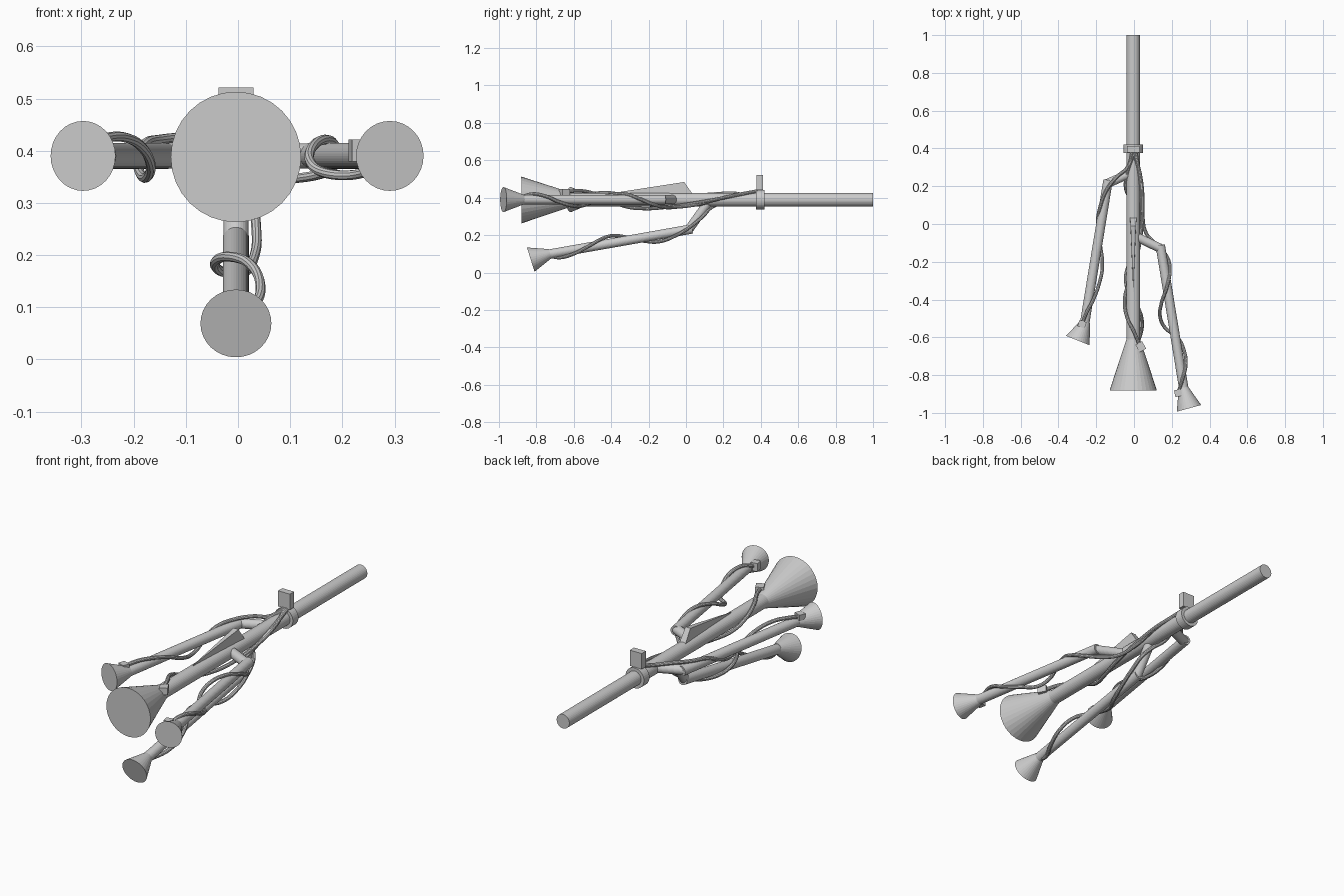
import bpy, bmesh, math
from mathutils import Vector, Matrix

if "Cube" in bpy.data.objects:
    bpy.data.objects.remove(bpy.data.objects["Cube"])

grey = bpy.data.materials.new("plain grey")
grey.diffuse_color = (0.6, 0.6, 0.6, 1)
grey.use_nodes = True
grey.node_tree.nodes["Principled BSDF"].inputs["Base Color"].default_value = grey.diffuse_color


def add_mesh(name, bm):
    me = bpy.data.meshes.new(name)
    bm.to_mesh(me)
    bm.free()
    me.materials.append(grey)
    ob = bpy.data.objects.new(name, me)
    bpy.context.collection.objects.link(ob)
    return ob


def tube(name, a, b, r1, r2=None, sides=32):
    """Capped cylinder or cone from a to b."""
    a, b = Vector(a), Vector(b)
    bm = bmesh.new()
    rot = (b - a).to_track_quat('Z', 'Y').to_matrix().to_4x4()
    bmesh.ops.create_cone(bm, cap_ends=True, segments=sides, radius1=r1,
                          radius2=r1 if r2 is None else r2, depth=(b - a).length,
                          matrix=Matrix.Translation((a + b) / 2) @ rot)
    return add_mesh(name, bm)


def box(name, centre, size, turn=0):
    bm = bmesh.new()
    bmesh.ops.create_cube(bm, size=1, matrix=Matrix.Translation(centre)
                          @ Matrix.Rotation(turn, 4, 'Z')
                          @ Matrix.Diagonal((*size, 1)))
    return add_mesh(name, bm)


def cable(name, points, radius=0.0095):
    """Smooth round cable through the points."""
    cu = bpy.data.curves.new(name, 'CURVE')
    cu.dimensions = '3D'
    cu.bevel_depth = radius
    cu.bevel_resolution = 3
    cu.resolution_u = 8
    cu.use_fill_caps = True
    sp = cu.splines.new('BEZIER')
    sp.bezier_points.add(len(points) - 1)
    for bp, p in zip(sp.bezier_points, points):
        bp.co = p
        bp.handle_left_type = bp.handle_right_type = 'AUTO'
    cu.materials.append(grey)
    ob = bpy.data.objects.new(name, cu)
    bpy.context.collection.objects.link(ob)
    bpy.ops.object.select_all(action='DESELECT')
    ob.select_set(True)
    bpy.context.view_layer.objects.active = ob
    bpy.ops.object.convert(target='MESH')
    bpy.ops.object.shade_smooth_by_angle()


CX, CZ = -0.004, 0.39

# Main shaft with its large flared end
tube("main_shaft", (CX, 1, CZ), (CX, -0.63, CZ), 0.036)
tube("main_flare", (CX, -0.61, CZ), (CX, -0.88, CZ - 0.002), 0.036, 0.125)

# Clamp collar and the block on top of it
tube("collar", (CX, 0.42, CZ), (CX, 0.375, CZ), 0.052)
box("collar_block", (CX, 0.395, 0.481), (0.067, 0.034, 0.08))

# Branches: stub, arm and flared end
branches = {
    "left": [(CX, 0.275, CZ), (-0.14, 0.215, CZ), (-0.262, -0.53, CZ),
             (-0.297, -0.617, CZ), 0.067],
    "right": [(CX, -0.06, CZ), (0.142, -0.13, CZ), (0.265, -0.88, CZ),
              (0.291, -0.976, CZ), 0.067],
    "lower": [(CX, 0.115, 0.37), (CX, 0.015, 0.23), (CX, -0.74, 0.097),
              (CX, -0.83, 0.069), 0.068],
}
for side, (root, elbow, neck, tip, r) in branches.items():
    tube(side + "_stub", root, elbow, 0.024)
    e, n, t = Vector(elbow), Vector(neck), Vector(tip)
    tube(side + "_arm", e - (n - e).normalized() * 0.018, n, 0.025)
    tube(side + "_flare", n - (t - n).normalized() * 0.015, t, 0.025, r)

# Wedge fin on top of the shaft
bm = bmesh.new()
back = [bm.verts.new(p) for p in ((CX - .017, .035, .42), (CX + .017, .035, .42),
                                  (CX + .014, -.01, .484), (CX - .014, -.01, .484))]
nose = [bm.verts.new((CX, -.36, z)) for z in (.415, .43)]
bm.faces.new(back)
bm.faces.new((back[0], nose[0], back[1]))
bm.faces.new((back[3], back[2], nose[1]))
bm.faces.new((back[1], nose[0], nose[1], back[2]))
bm.faces.new((back[0], back[3], nose[1], nose[0]))
bmesh.ops.recalc_face_normals(bm, faces=bm.faces)
add_mesh("top_fin", bm)

# Connector blocks at the cable ends
box("left_connector", (-0.275, -0.53, 0.418), (0.04, 0.035, 0.03), -0.35)
box("right_connector", (0.233, -0.895, 0.4), (0.036, 0.036, 0.042), 0.2)
box("main_connector", (0.036, -0.65, 0.428), (0.04, 0.045, 0.035), 0.5)

# Cables starting under the collar and winding along the shaft and arms
cable("main_cable", [
    (0, .38, .436), (.035, .25, .41), (.046, .1, .38), (.03, -.1, .35),
    (0, -.22, .342), (-.035, -.33, .355), (-.05, -.41, .39), (-.035, -.5, .425),
    (0, -.57, .437), (.033, -.65, .43)])
cable("left_cable", [
    (-.01, .38, .436), (-.035, .3, .42), (-.09, .25, .425), (-.145, .18, .422),
    (-.182, .08, .41), (-.192, .01, .378), (-.18, -.1, .348), (-.167, -.22, .37),
    (-.18, -.3, .402), (-.215, -.4, .425), (-.252, -.47, .425), (-.275, -.53, .415)])
cable("right_cable", [
    (.01, .38, .436), (.035, .22, .405), (.045, .05, .362), (.065, -.05, .35),
    (.12, -.11, .348), (.178, -.18, .365), (.19, -.25, .395), (.175, -.33, .42),
    (.145, -.42, .41), (.138, -.49, .38), (.165, -.55, .358), (.23, -.6, .355),
    (.268, -.68, .378), (.274, -.75, .408), (.257, -.82, .42), (.235, -.89, .4)])
cable("lower_cable", [
    (0, .38, .434), (-.032, .28, .412), (-.042, .18, .37), (-.01, .13, .343),
    (.025, .09, .3), (.035, .03, .25), (.032, -.05, .2), (.01, -.14, .166),
    (-.03, -.22, .168), (-.044, -.3, .185), (-.02, -.38, .197), (.02, -.44, .185),
    (.043, -.52, .142), (.03, -.6, .1), (CX, -.68, .08), (CX, -.73, .09)])
